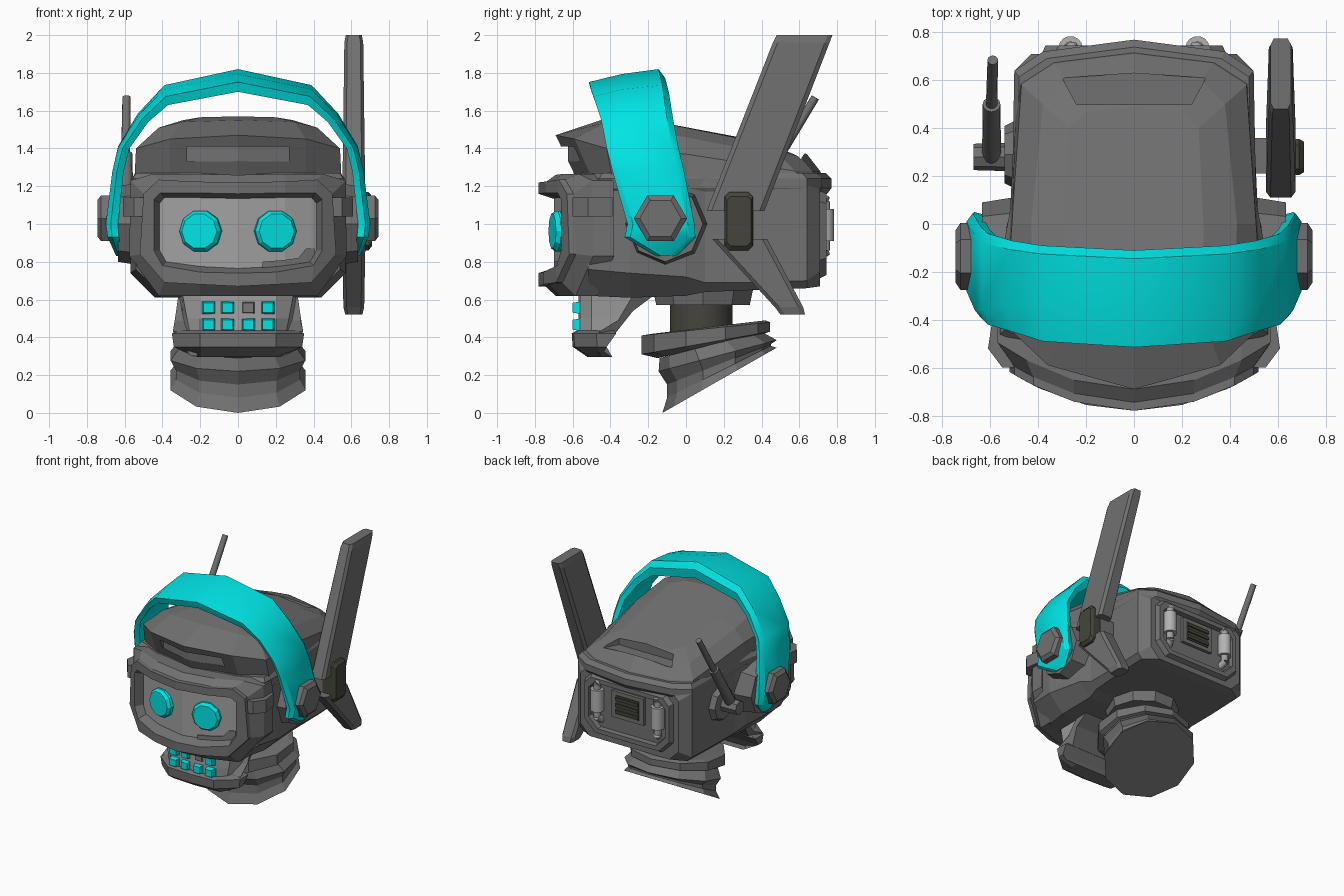
import bpy, bmesh, math
from mathutils import Vector

if "Cube" in bpy.data.objects:
    bpy.data.objects.remove(bpy.data.objects["Cube"])


def material(name, r, g, b):
    m = bpy.data.materials.new(name)
    m.diffuse_color = (r, g, b, 1)
    m.use_nodes = True
    m.node_tree.nodes["Principled BSDF"].inputs["Base Color"].default_value = m.diffuse_color
    return m


GREY = material("dark_grey", .165, .165, .165)
LIGHT = material("light_grey", .36, .36, .36)
PALE = material("pale_grey", .45, .45, .45)
CYAN = material("cyan", 0, .78, .78)
OLIVE = material("dark_olive", .06, .06, .045)
MID = material("mid_grey", .2, .19, .185)


def loft(name, rings, mat, closed=False, smooth=False):
    """Skin equal-length rings of points; cap the ends unless closed."""
    bm = bmesh.new()
    vs = [[bm.verts.new(p) for p in r] for r in rings]
    n, m = len(rings[0]), len(rings)
    for i in range(m if closed else m - 1):
        a, b = vs[i], vs[(i + 1) % m]
        for j in range(n):
            k = (j + 1) % n
            bm.faces.new((a[j], a[k], b[k], b[j]))
    if not closed:
        bm.faces.new(vs[0])
        bm.faces.new(vs[-1][::-1])
    bmesh.ops.recalc_face_normals(bm, faces=bm.faces)
    me = bpy.data.meshes.new(name)
    bm.to_mesh(me)
    bm.free()
    me.materials.append(mat)
    ob = bpy.data.objects.new(name, me)
    bpy.context.collection.objects.link(ob)
    if smooth:
        bpy.ops.object.select_all(action='DESELECT')
        ob.select_set(True)
        bpy.context.view_layer.objects.active = ob
        bpy.ops.object.shade_smooth_by_angle(angle=math.radians(35))
    return ob


def sym(pts):
    """Complete a half outline that starts and ends on x = 0."""
    return pts + [(-p[0],) + tuple(p[1:]) for p in pts[-2:0:-1]]


def rod(name, p0, p1, r0, r1, n, mat, smooth=False):
    p0, p1 = Vector(p0), Vector(p1)
    q = (p1 - p0).to_track_quat('Z', 'Y')
    circle = [Vector((math.cos(t), math.sin(t), 0)) for t in (2 * math.pi * i / n for i in range(n))]
    return loft(name, [[p + q @ (c * r) for c in circle] for p, r in ((p0, r0), (p1, r1))], mat, smooth=smooth)


def box(name, x0, x1, y0, y1, z0, z1, mat, inset=0):
    """Box whose front (y0) face may be inset."""
    def ring(y, s):
        return [(x0 + s, y, z0 + s), (x1 - s, y, z0 + s), (x1 - s, y, z1 - s), (x0 + s, y, z1 - s)]
    return loft(name, [ring(y0, inset), ring(y1, 0)], mat)


def octagon(y, w, zb, zt, c):
    return sym([(0, y, zb), (w - c, y, zb), (w, y, zb + c), (w, y, zt - c * .6), (w - c * .6, y, zt), (0, y, zt)])


def cut(target, cutter):
    cutter.hide_render = True
    cutter.hide_viewport = True
    mod = target.modifiers.new("recess", 'BOOLEAN')
    mod.operation, mod.solver, mod.object = 'DIFFERENCE', 'EXACT', cutter


# Head body
loft("head_body", [octagon(*s) for s in (
    (-.52, .54, .62, 1.25, .14), (-.3, .57, .61, 1.26, .13), (0, .53, .62, 1.26, .1), (.1, .5, .64, 1.25, .05),
    (.35, .5, .65, 1.25, .04), (.64, .5, .66, 1.23, .04), (.71, .43, .67, 1.2, .08))], GREY)

# Rim under the cap
rim = [(0, -.6), (.36, -.55), (.56, -.46), (.565, -.2), (.51, .1), (.5, .64), (.38, .72), (0, .77)]
loft("head_rim", [sym([(x * s, y * s, z) for x, y in rim])
                  for s, z in ((.97, 1.16), (1, 1.19), (1, 1.24), (.96, 1.27))], GREY)

# Cap with an overhanging brow
cap = loft("cap", [sym(r) for r in (
    [(0, -.56, 1.2), (.36, -.48, 1.2), (.55, -.38, 1.2), (.52, 0, 1.2), (.49, .62, 1.2), (.36, .7, 1.2), (0, .75, 1.2)],
    [(0, -.69, 1.47), (.36, -.59, 1.45), (.54, -.42, 1.4), (.51, 0, 1.37), (.47, .58, 1.28), (.33, .67, 1.28), (0, .71, 1.28)],
    [(0, -.45, 1.55), (.3, -.42, 1.54), (.42, -.33, 1.51), (.43, 0, 1.46), (.38, .5, 1.36), (.28, .6, 1.36), (0, .64, 1.37)],
    [(0, -.3, 1.57), (.2, -.28, 1.565), (.29, -.2, 1.55), (.29, 0, 1.51), (.27, .4, 1.43), (.2, .47, 1.41), (0, .49, 1.42)])], GREY)
cut(cap, loft("brow_slot_cutter", [[(x, -.9, 1.33), (x, y, 1.33), (x, y, 1.41), (x, -.9, 1.41)]
                                   for x, y in ((-.27, -.55), (0, -.625), (.27, -.55))], GREY))
cut(cap, loft("vent_cutter", [[(-.24, .5, z), (.24, .5, z), (.3, .61, z), (0, .63, z), (-.3, .61, z)]
                              for z in (1.345, 1.6)], GREY))


# Visor frame, bowed forward at the middle
def bow(x, depth):
    return -.78 + .6 * x * x + depth


outer = [(0, 1.22), (.25, 1.225), (.42, 1.235), (.5, 1.16), (.52, .84), (.39, .69), (.2, .68), (0, .67)]
wide = [(0, 1.26), (.25, 1.265), (.45, 1.265), (.57, 1.23), (.575, .83), (.42, .62), (.2, .62), (0, .62)]
inner = [(0, 1.16), (.25, 1.165), (.41, 1.165), (.445, 1.13), (.445, .86), (.4, .78), (.2, .745), (0, .74)]
deep = [(0, 1.135), (.25, 1.14), (.39, 1.14), (.415, 1.11), (.415, .86), (.38, .8), (.2, .775), (0, .765)]
loft("visor_frame", [sym([(x, bow(x, d), z) for x, z in o]) for o, d in (
    (wide, .2), (wide, .09), (outer, .035), (outer, 0), (inner, 0), (deep, .075), (deep, .14))], GREY, closed=True)


def strip(name, cols, depth, thick, mat):
    loft(name, [[(x, bow(x, depth), a), (x, bow(x, depth), b), (x, bow(x, depth + thick), b),
                 (x, bow(x, depth + thick), a)] for x, a, b in cols], mat)


half = [(.42, .83, 1.13), (.39, .78, 1.15), (.25, .76, 1.15), (0, .75, 1.15)]
strip("screen", [(-x, a, b) for x, a, b in half] + half[2::-1], .08, .05, LIGHT)
strip("screen_patch", [(.13, .765, .8), (.25, .77, .81), (.32, .78, .82), (.36, .79, .87), (.405, .81, .87)],
      .072, .009, MID)

# Parts repeated on both sides
for s, side in ((-1, "left"), (1, "right")):
    eye = [Vector((s * x, y, .962)) for x, y in ((.187, -.63), (.2, -.685), (.205, -.708))]
    rod("eye_" + side, eye[0], eye[1], .113, .113, 10, CYAN)
    rod("eye_front_" + side, eye[1], eye[2], .113, .095, 10, CYAN)
    loft("visor_lug_" + side, [[(s * x, y, z) for x, y in ((.5, -.6), (.55, -.6), (.61, -.52), (.59, -.39), (.5, -.39))]
                               for z in (1.04, 1.14)], GREY)
    rod("ear_cup_" + side, (s * .45, -.11, 1.0), (s * .635, -.11, 1.0), .23, .2, 8, GREY)
    rod("ear_boss_" + side, (s * .6, -.135, 1.03), (s * .725, -.135, 1.03), .14, .14, 6, GREY)
    rod("ear_boss_tip_" + side, (s * .725, -.135, 1.03), (s * .745, -.135, 1.03), .14, .11, 6, GREY)
    # Rear canisters and their bent pipes
    x = s * .265
    rod("canister_" + side, (x, .735, .91), (x, .735, 1.08), .05, .05, 14, PALE, True)
    for z0, z1 in ((1.07, 1.12), (.92, .86)):
        rod("pipe_" + side, (x, .735, z0), (x, .735, z1), .028, .028, 12, LIGHT, True)
        rod("pipe_bend_" + side, (x, .745, z1), (x * .93, .69, z1 + (z1 - z0) * .6), .028, .028, 12, LIGHT, True)

# Headband: outer and inner x, z with front and back y
arch = [(.645, .83, .61, .83, -.16, -.05), (.69, .93, .63, .93, -.325, .05), (.70, 1.0, .635, 1.0, -.31, .045),
        (.665, 1.28, .605, 1.28, -.39, -.01), (.635, 1.41, .575, 1.4, -.42, -.04),
        (.53, 1.585, .475, 1.54, -.45, -.07), (.39, 1.735, .37, 1.63, -.49, -.09)]


def band_section(xo, zo, xi, zi, f, b, s=1):
    xm, zm = xo * .6 + xi * .4, zo * .6 + zi * .4
    up = max(zo - 1.3, 0)
    return [(s * x, y, z) for x, y, z in ((xi, f + .015, zi), (xm, f, zm - up * .04), (xo, f + .03 + up * .28, zo - up * .05),
                                          (xo, b - .035, zo), (xm, b, zm), (xi, b - .01, zi))]


loft("headband", [band_section(*a, s=-1) for a in arch] + [band_section(0, 1.82, 0, 1.7, -.515, -.11)]
     + [band_section(*a) for a in arch[::-1]], CYAN, smooth=True)

# Mouth block, diagonal jaw and chin
loft("mouth", [sym([(0, -.57, z), (.2, -.56, z), (w, -.5, z), (w + .02, b, z), (0, b, z)])
               for z, w, b in ((.4, .25, -.42), (.5, .27, -.34), (.66, .3, -.24))], LIGHT)
jaw = [(-.46, .43, .345), (-.36, .49, .335), (-.26, .66, .31), (-.12, .66, .31), (-.28, .54, .32), (-.47, .3, .25)]
loft("jaw", [[(x * k, y, z) for y, z, x in jaw] for k in (-1, 1)], GREY)
loft("chin", [sym([(0, f, z), (.2, f + .01, z), (w, f + .13, z), (w, b, z), (0, b, z)])
              for z, w, f, b in ((.295, .23, -.52, -.45), (.35, .34, -.6, -.42), (.42, .35, -.605, -.37),
                                 (.435, .31, -.58, -.38))], GREY)
for row, z in enumerate((.557, .467)):
    for col, x in enumerate((-.155, -.055, .055, .158)):
        broken = row == 0 and col == 2
        box("tooth", x - .038, x + .038, -.58 if broken else -.6, -.54, z - .036, z + .036,
            MID if broken else CYAN, .01)

# Neck and tilted collar rings: front y, z, back y, z, half width
rod("neck_plate", (0, .09, .57), (0, .09, .66), .26, .28, 10, GREY)
rod("neck", (0, .08, .36), (0, .08, .6), .17, .17, 14, OLIVE, True)


def collar(name, rows):
    rings = []
    for fy, fz, by, bz, w in rows:
        rings.append([])
        for i in range(10):
            t = 2 * math.pi * i / 10
            c = (1 - math.cos(t)) / 2
            rings[-1].append((w * math.sin(t), fy + (by - fy) * c, fz + (bz - fz) * c))
    loft(name, rings, GREY)


collar("collar_upper", [(-.17, .42, .42, .49, .31), (-.235, .41, .445, .48, .36), (-.235, .31, .445, .43, .36),
                        (-.15, .29, .38, .41, .31)])
collar("collar_lower", [(-.14, .29, .4, .43, .33), (-.145, .22, .48, .385, .375), (-.1, .15, .45, .365, .345),
                        (-.1, .08, .45, .355, .345), (-.125, 0, .48, .345, .375)])


# Right antenna: two swept blades on a hub
def blade(name, rows):
    loft(name, [[(.613 + x * t, y, z) for x, y in ((-.7, a), (.7, a), (1, a + .025), (1, b - .025), (.7, b), (-.7, b),
                                                   (-1, b - .025), (-1, a + .025))] for z, a, b, t in rows], GREY)


blade("antenna_blade_upper", [(1.07, .11, .415, .062), (1.96, .46, .76, .05), (2.0, .48, .775, .042)])
blade("antenna_blade_lower", [(.92, .14, .43, .062), (.56, .47, .62, .055), (.52, .5, .63, .045)])
loft("antenna_hub", [[(x, y * k + .28, z * k + 1.015) for y, z in (
    (-.075, -.13), (-.05, -.155), (.05, -.155), (.075, -.13), (.075, .13), (.05, .155), (-.05, .155), (-.075, .13))]
    for x, k in ((.6, 1), (.69, 1), (.71, .85))], OLIVE)
box("antenna_bracket", .44, .63, .21, .36, .92, 1.08, GREY)

# Left antenna: pivot and stepped rod
rod("pivot_disc", (-.46, .29, 1.0), (-.54, .29, 1.0), .16, .12, 8, GREY)
rod("pivot", (-.5, .28, 1.0), (-.67, .28, 1.0), .06, .055, 8, GREY)
rod("rod_base", (-.595, .27, 1.0), (-.595, .5, 1.37), .04, .037, 12, GREY, True)
rod("rod_tip", (-.595, .49, 1.35), (-.59, .685, 1.67), .024, .022, 12, GREY, True)

# Rear panel, frame and vent
loft("rear_panel", [octagon(*s) for s in ((.6, .46, .66, 1.23, .1), (.7, .43, .68, 1.2, .1), (.71, .38, .72, 1.16, .1))], GREY)
loft("rear_frame", [octagon(*s) for s in ((.68, .4, .7, 1.19, .1), (.745, .37, .73, 1.16, .09),
                                          (.745, .335, .765, 1.125, .08), (.69, .325, .775, 1.115, .08))], GREY, closed=True)
box("vent_block", -.14, .14, .68, .735, .89, 1.1, GREY)
box("vent_opening", -.1, .1, .73, .74, .92, 1.07, OLIVE)
for z in (.945, .995, 1.045):
    box("vent_slat", -.1, .1, .73, .75, z - .012, z + .012, OLIVE)
